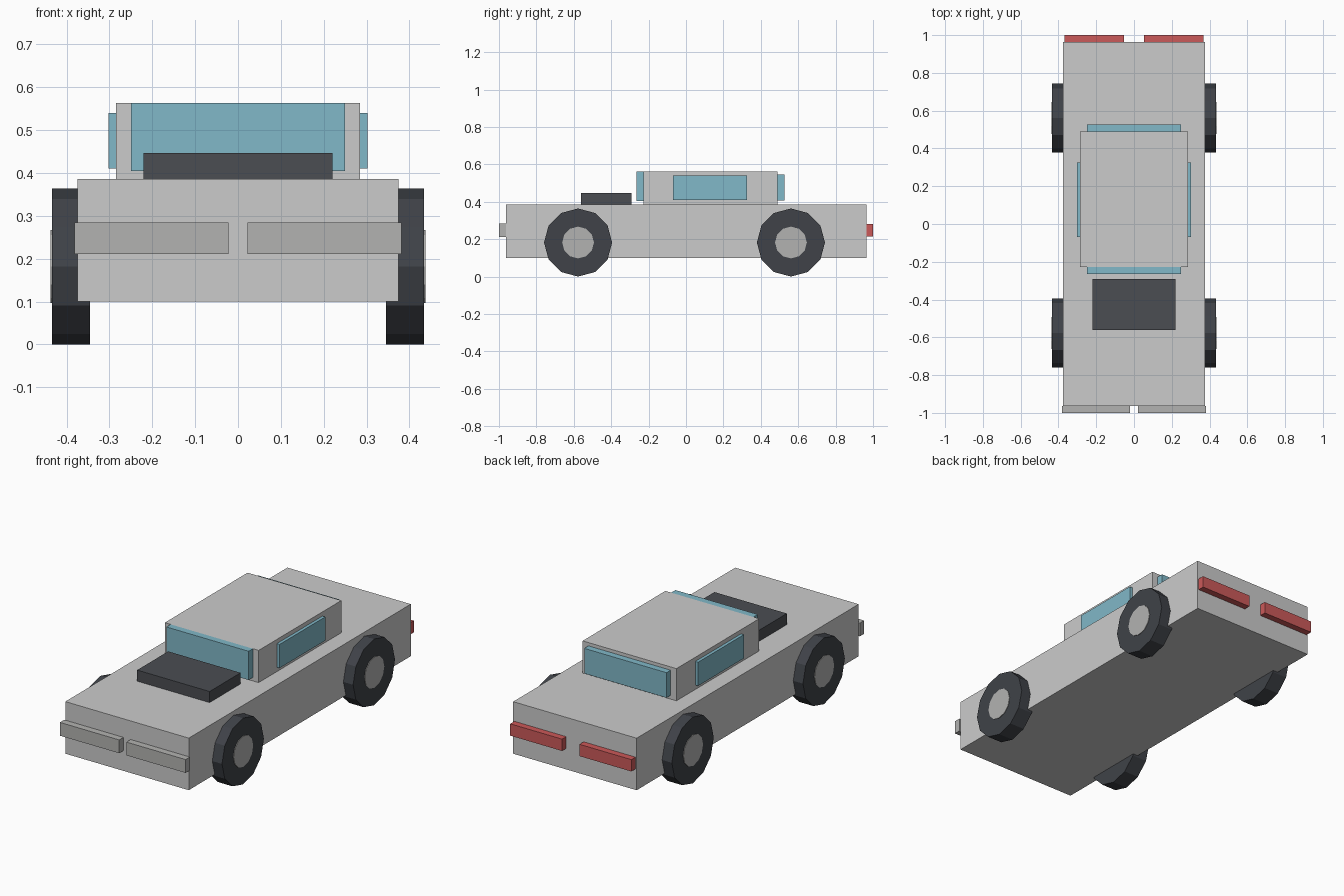
import bpy
import math

if "Cube" in bpy.data.objects:
    bpy.data.objects.remove(bpy.data.objects["Cube"])


def paint(name, rgb):
    m = bpy.data.materials.new(name)
    m.diffuse_color = (*rgb, 1)
    m.use_nodes = True
    m.node_tree.nodes["Principled BSDF"].inputs["Base Color"].default_value = m.diffuse_color
    return m


glass = paint("glass", (0.22, 0.48, 0.58))
dark = paint("dark_grey", (0.07, 0.075, 0.085))
rubber = paint("rubber", (0.05, 0.055, 0.065))
pale = paint("pale_grey", (0.45, 0.45, 0.44))
red = paint("red", (0.6, 0.1, 0.1))


def box(name, x, y, z, mat=None):
    lo, hi = zip(x, y, z)
    bpy.ops.mesh.primitive_cube_add(size=1, location=[(a + b) / 2 for a, b in zip(lo, hi)])
    o = bpy.context.object
    o.name = name
    o.scale = [b - a for a, b in zip(lo, hi)]
    bpy.ops.object.transform_apply(location=False, rotation=False, scale=True)
    if mat:
        o.data.materials.append(mat)
    return o


def disc(name, radius, x, y, z, mat):
    # 12-sided cylinder along x, with a corner pointing straight down
    bpy.ops.mesh.primitive_cylinder_add(vertices=12, radius=radius, depth=abs(x[1] - x[0]),
                                        location=((x[0] + x[1]) / 2, y, z),
                                        rotation=(0, math.pi / 2, 0))
    o = bpy.context.object
    o.name = name
    o.data.materials.append(mat)
    return o


# Body, cabin and bonnet scoop
box("body", (-0.375, 0.375), (-0.963, 0.964), (0.10, 0.386))
box("cabin", (-0.285, 0.285), (-0.228, 0.49), (0.386, 0.563))
box("bonnet_scoop", (-0.22, 0.22), (-0.561, -0.292), (0.386, 0.447), dark)

# Front and rear glass
box("windscreen", (-0.25, 0.25), (-0.265, -0.228), (0.405, 0.563), glass)
box("rear_window", (-0.25, 0.25), (0.49, 0.526), (0.407, 0.545), glass)

# Mirrored parts
for side, s in (("left", -1), ("right", 1)):
    def span(a, b):
        return tuple(sorted((s * a, s * b)))

    box(side + "_side_window", span(0.285, 0.302), (-0.07, 0.326), (0.41, 0.54), glass)
    box(side + "_headlight", span(0.022, 0.382), (-1.0, -0.963), (0.211, 0.284), pale)
    box(side + "_tail_light", span(0.053, 0.368), (0.964, 1.0), (0.215, 0.28), red)
    for end, y in (("front", -0.577), ("rear", 0.561)):
        disc(f"{end}_{side}_tyre", 0.182, span(0.345, 0.434), y, 0.182, rubber)
        disc(f"{end}_{side}_hub", 0.085, span(0.36, 0.437), y, 0.182, pale)
